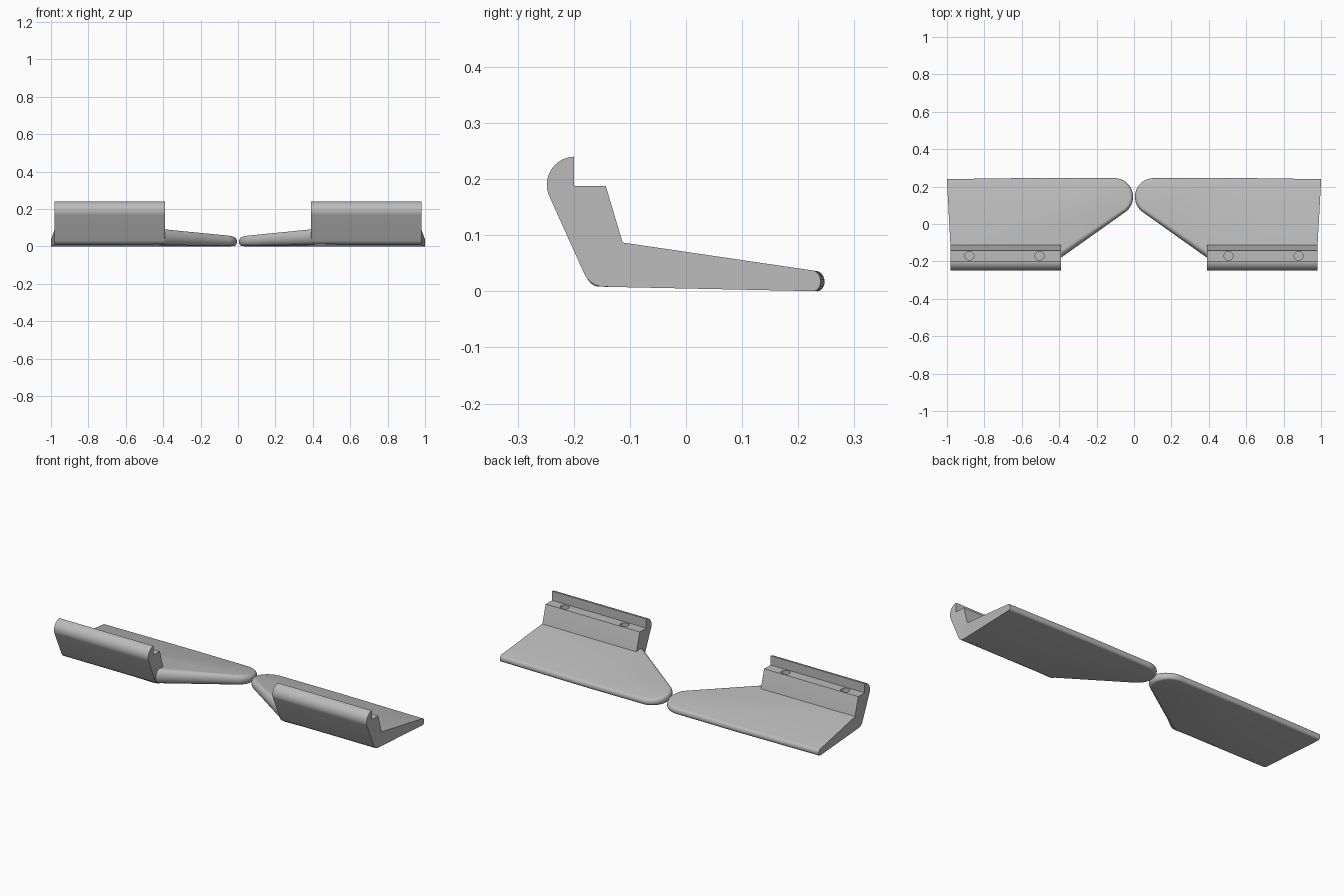
import bpy, bmesh
from math import sin, cos, pi, radians

cube = bpy.data.objects.get("Cube")
if cube:
    bpy.data.objects.remove(cube)

grey = bpy.data.materials.new("plain grey")
grey.use_nodes = True
GREY = (0.5, 0.5, 0.5, 1)
grey.diffuse_color = GREY
grey.node_tree.nodes["Principled BSDF"].inputs["Base Color"].default_value = GREY


def make_object(name, bm):
    bmesh.ops.recalc_face_normals(bm, faces=bm.faces)
    mesh = bpy.data.meshes.new(name)
    bm.to_mesh(mesh)
    bm.free()
    mesh.materials.append(grey)
    obj = bpy.data.objects.new(name, mesh)
    bpy.context.collection.objects.link(obj)
    return obj


def activate(obj):
    bpy.ops.object.select_all(action="DESELECT")
    obj.select_set(True)
    bpy.context.view_layer.objects.active = obj


def finish(obj):
    activate(obj)
    bpy.ops.object.shade_smooth_by_angle(angle=radians(30))
    obj.modifiers.new("other side", "MIRROR")
    obj.modifiers["other side"].use_mirror_merge = False


def arc(cx, cy, r, start, end, steps):
    angles = [radians(start + (end - start) * i / steps) for i in range(steps + 1)]
    return [(cx + r * cos(a), cy + r * sin(a), a) for a in angles]


# Tapered plate: both faces are planes sloping along y, joined by a rounded rim
def top_z(y):
    return 0.087 - 0.147 * (y + 0.113)


def bottom_z(y):
    return 0.008 - 0.021 * (y + 0.14)


def plate_vert(bm, x, y, t):
    return bm.verts.new((x, y, bottom_z(y) + t * (top_z(y) - bottom_z(y))))


bm = bmesh.new()
slant = radians(234)
outline = [(1, 0.24, pi / 2), (0.48, 0.247, pi / 2)]
outline += arc(0.105, 0.145, 0.1, 90, 234, 28)
outline.append((0.395, -0.1835, slant))
ROWS = 12
columns = []
for x, y, a in outline:
    rim = 0.38 * (top_z(y) - bottom_z(y))
    column = []
    for k in range(ROWS + 1):
        roll = -pi / 2 + pi * k / ROWS
        inset = rim * (1 - cos(roll))
        column.append(plate_vert(bm, x - inset * cos(a), y - inset * sin(a),
                                 (1 + sin(roll)) / 2))
    columns.append(column)
for c, d in zip(columns, columns[1:]):
    for k in range(ROWS):
        bm.faces.new((c[k], d[k], d[k + 1], c[k + 1]))
low = plate_vert(bm, 0.98, -0.14, 0)
high = plate_vert(bm, 0.98, -0.14, 1)
bm.faces.new([c[-1] for c in columns] + [high])
bm.faces.new([c[0] for c in columns] + [low])
bm.faces.new(columns[0] + [high, low])
bm.faces.new(columns[-1] + [high, low])
plate = make_object("tapered_plate", bm)

# Mounting rail: stepped profile with a rounded lip, extruded along x
profile = [p[:2] for p in arc(-0.198, 0.19, 0.05, 92, 205, 20)]
profile += [p[:2] for p in arc(-0.145, 0.048, 0.04, 205, 270, 10)]
profile += [(-0.1, 0.02), (-0.113, 0.087), (-0.143, 0.188), (-0.2, 0.188)]
bm = bmesh.new()
end = bm.faces.new([bm.verts.new((0.39, y, z)) for y, z in profile])
extruded = bmesh.ops.extrude_face_region(bm, geom=[end], use_keep_orig=True)
moved = [v for v in extruded["geom"] if isinstance(v, bmesh.types.BMVert)]
bmesh.ops.translate(bm, verts=moved, vec=(0.59, 0, 0))
rail = make_object("mounting_rail", bm)

# Screw holes in the rail ledge
for x in (0.505, 0.88):
    bpy.ops.mesh.primitive_cylinder_add(vertices=32, radius=0.024, depth=0.12,
                                        location=(x, -0.17, 0.17))
    cutter = bpy.context.object
    cutter.name = "hole_cutter"
    cutter.hide_render = True
    activate(rail)
    cut = rail.modifiers.new("hole", "BOOLEAN")
    cut.operation = "DIFFERENCE"
    cut.solver = "EXACT"
    cut.object = cutter
    bpy.ops.object.modifier_apply(modifier=cut.name)
    bpy.data.objects.remove(cutter)

finish(plate)
finish(rail)
